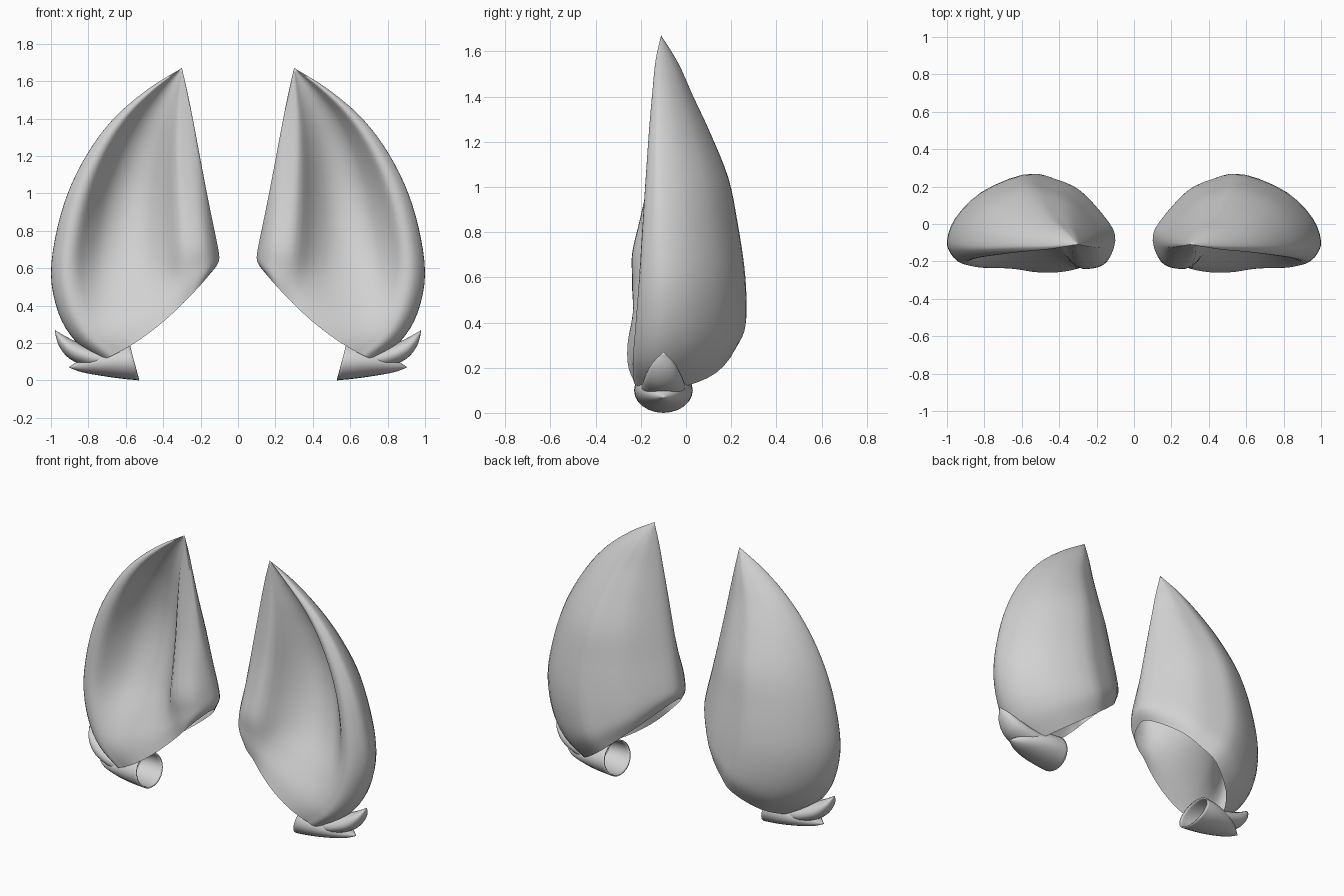
import bpy, bmesh, math
from mathutils import Vector

if "Cube" in bpy.data.objects:
    bpy.data.objects.remove(bpy.data.objects["Cube"])

grey = bpy.data.materials.new("grey")
grey.diffuse_color = (0.64, 0.64, 0.64, 1)
grey.use_nodes = True
grey.node_tree.nodes["Principled BSDF"].inputs["Base Color"].default_value = grey.diffuse_color


def smooth_path(pts, n, closed=False):
    """Catmull-Rom curve through points of any dimension."""
    pts = [Vector(p) for p in pts]
    m = len(pts)
    get = (lambda i: pts[i % m]) if closed else (lambda i: pts[max(0, min(m - 1, i))])
    out = []
    for i in range(m if closed else m - 1):
        a, b, c, d = get(i - 1), get(i), get(i + 1), get(i + 2)
        for k in range(n):
            t = k / n
            out.append(0.5 * (2 * b + (c - a) * t + (2 * a - 5 * b + 4 * c - d) * t * t
                              + (3 * b - a - 3 * c + d) * t ** 3))
    if not closed:
        out.append(pts[-1])
    return out


def loft(name, rings, thickness=0):
    """Skin closed rings and mirror the part to the other side."""
    bm = bmesh.new()
    rows = [[bm.verts.new(p) for p in ring] for ring in rings]
    n = len(rows[0])
    for r0, r1 in zip(rows, rows[1:]):
        for j in range(n):
            k = (j + 1) % n
            bm.faces.new((r0[j], r0[k], r1[k], r1[j]))
    bmesh.ops.remove_doubles(bm, verts=bm.verts, dist=0.0005)
    bmesh.ops.recalc_face_normals(bm, faces=bm.faces)
    me = bpy.data.meshes.new(name)
    bm.to_mesh(me)
    bm.free()
    me.materials.append(grey)
    ob = bpy.data.objects.new(name, me)
    bpy.context.collection.objects.link(ob)
    bpy.ops.object.select_all(action='DESELECT')
    ob.select_set(True)
    bpy.context.view_layer.objects.active = ob
    bpy.ops.object.shade_smooth_by_angle(angle=math.radians(50))
    if thickness:
        mod = ob.modifiers.new("wall", 'SOLIDIFY')
        mod.thickness = thickness
        mod.offset = -1
    ob.modifiers.new("mirror", 'MIRROR').use_mirror_merge = False
    return ob


# Ear rows, tip to base: inner x, z, outer x, z,
# then y of edge, back, outer rim, inner rim, cup; base sag
EAR = [
    (.30, 1.67, .30, 1.67, -.11, -.11, -.11, -.11, -.11, 0),
    (.268, 1.53, .47, 1.565, -.115, -.035, -.135, -.115, -.08, 0),
    (.238, 1.38, .64, 1.425, -.115, .03, -.15, -.125, -.035, 0),
    (.208, 1.22, .775, 1.26, -.115, .105, -.165, -.14, .01, 0),
    (.172, 1.03, .89, 1.05, -.11, .185, -.18, -.165, .035, 0),
    (.14, .87, .965, .82, -.10, .225, -.195, -.20, .015, 0),
    (.113, .74, 1.0, .57, -.09, .255, -.21, -.235, -.05, .01),
    (.10, .66, .96, .36, -.09, .265, -.225, -.235, -.15, .03),
    (.11, .62, .87, .21, -.10, .258, -.235, -.235, -.225, .05),
    (.14, .58, .735, .105, -.10, .215, -.23, -.23, -.26, .06),
]
# Cross-section: position across, weights toward back, outer rim, inner rim, cup
SECTION = [
    (0, 0, 0, 0, 0), (.04, .28, 0, 0, 0), (.22, .75, 0, 0, 0), (.40, .94, 0, 0, 0),
    (.56, 1, 0, 0, 0), (.80, .74, 0, 0, 0), (.95, .35, 0, 0, 0), (1, 0, 0, 0, 0),
    (.975, 0, .6, 0, 0), (.92, 0, .96, 0, 0), (.855, 0, .92, 0, .08), (.78, 0, .55, 0, .45),
    (.69, 0, .18, 0, .82), (.57, 0, 0, 0, 1), (.44, 0, 0, .08, .92), (.32, 0, 0, .45, .55),
    (.22, 0, 0, .95, .05), (.13, 0, 0, 1, 0), (.05, 0, 0, .75, 0),
]
section = smooth_path(SECTION, 3, closed=True)
rings = []
for ax, az, bx, bz, edge, back, rim, inner, cup, sag in smooth_path(EAR, 4):
    ring = []
    for u, wb, wr, wi, wc in section:
        y = (edge + wb * (back - edge) + wr * (rim - edge)
             + wi * (inner - edge) + wc * (cup - edge))
        droop = sag * (.6 if wb > .02 else 1)   # back hem hangs a little less
        z = az + (bz - az) * u - droop * 4 * u * (1 - u)
        ring.append((ax + (bx - ax) * u, y, z))
    rings.append(ring)
loft("ear", rings)


def horn(name, stations, thickness=0):
    """Tapered tube: centre x, z, half width in y, half height, lean in x."""
    rings = []
    for x, z, w, h, lean in smooth_path(stations, 4):
        rings.append([(x + lean * math.sin(a), -.10 + w * math.cos(a), z + h * math.sin(a))
                      for a in (2 * math.pi * i / 24 for i in range(24))])
    loft(name, rings, thickness)


# Open socket under the ear, ending in a small spike
horn("base_socket", [(.555, .10, .13, .10, .025), (.65, .098, .125, .088, .02),
                     (.75, .09, .10, .064, .01), (.84, .079, .055, .034, 0),
                     (.905, .07, 0, 0, 0)], .008)
# Upper tuft curling outward and up
horn("upper_tuft", [(.68, .11, .10, .06, 0), (.78, .122, .095, .053, -.01),
                    (.88, .16, .08, .045, -.02), (.945, .215, .05, .025, -.015),
                    (.98, .27, 0, 0, 0)])
